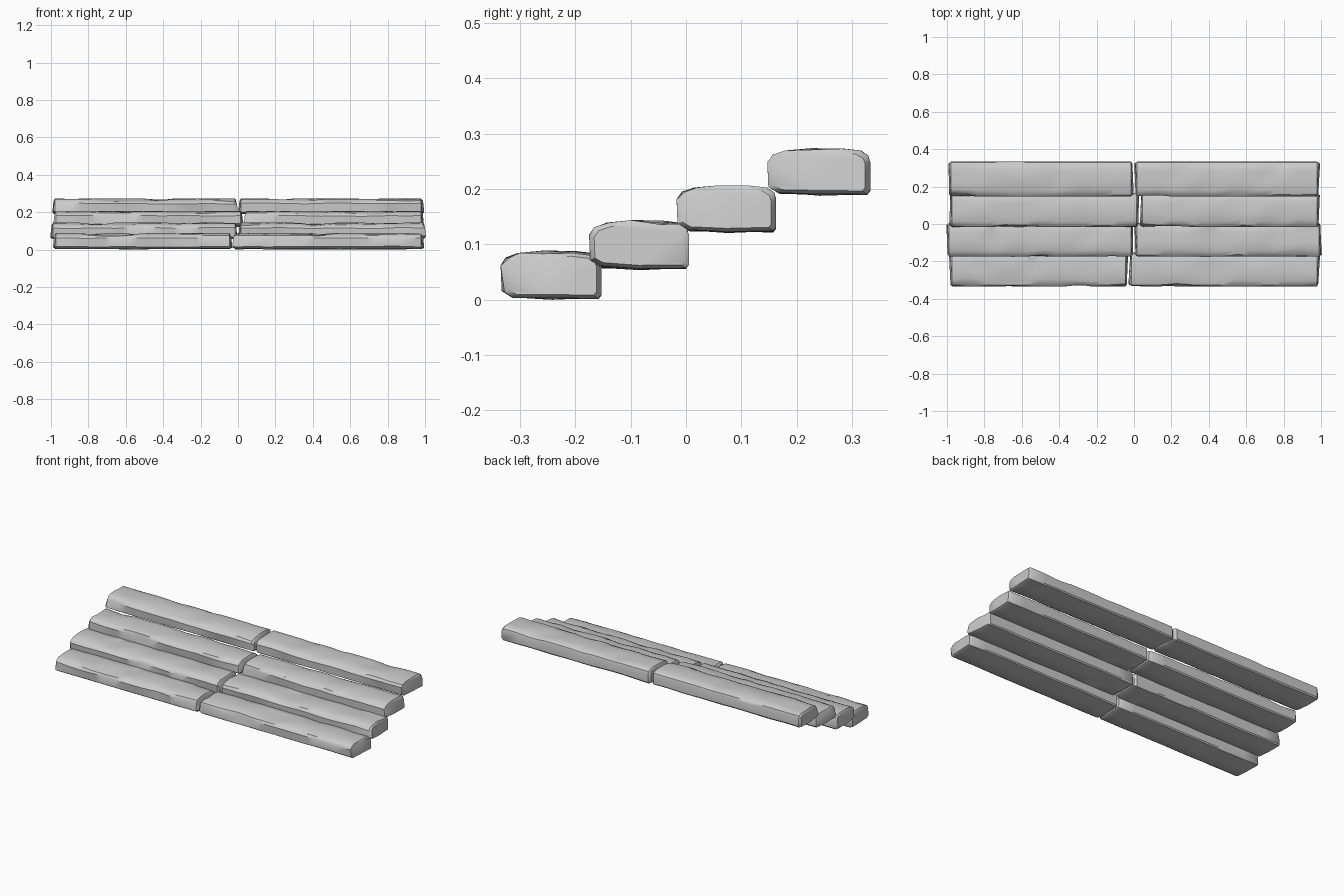
import bpy, bmesh, math, random
from mathutils import Vector, noise

cube = bpy.data.objects.get("Cube")
if cube:
    bpy.data.objects.remove(cube, do_unlink=True)

stone = bpy.data.materials.new("grey stone")
stone.use_nodes = True
colour = (0.6, 0.6, 0.6, 1)
stone.diffuse_color = colour
stone.node_tree.nodes["Principled BSDF"].inputs["Base Color"].default_value = colour

# Worn slab cross-section: depth and height as fractions, front to back over the top
PROFILE = [(.10, .04), (.01, .16), (0, .70), (.05, .86), (.17, .95), (.42, 1), (.72, .99),
           (.90, .95), (.98, .84), (1, .70), (1, .10), (.97, .02), (.5, 0)]
STATIONS = 22


def stone_slab(name, x0, x1, y0, y1, z0, z1, seed):
    """Loft a worn profile along x, with chipped edges and uneven ends."""
    rng = random.Random(seed)
    depth, height = y1 - y0, z1 - z0
    skew = [rng.uniform(-.012, .012) for _ in range(2)]
    bm = bmesh.new()
    rings = []
    for i in range(STATIONS):
        # Pack the first and last two stations close to the ends
        if i == 0 or i == STATIONS - 1:
            t = float(i > 0)
        else:
            t = .06 + .88 * (i - 1) / (STATIONS - 3)
            t = .012 if i == 1 else .988 if i == STATIONS - 2 else t
        end = i in (0, STATIONS - 1)
        ring = []
        for u, v in PROFILE:
            x = x0 + (x1 - x0) * t
            wear = noise.noise(Vector((x * 6, u * 2 + seed * 7.3, v * 2)))
            # Pull the upper and front edges inwards where they are worn
            low = max(0, wear) * .22 * max(0, v - .5) * 2
            inset = max(0, -wear) * .12 * (1 - u) * (.4 + v)
            if end:
                u, v = .5 + (u - .5) * .90, .46 + (v - .46) * .84
                x += skew[i > 0] * (u - .5)
                x -= (1 if t else -1) * .014 * max(0, v - .4)
            y = y0 + depth * (u + inset)
            z = z0 + height * (v - low + .05 * wear * (v < .3))
            ring.append(bm.verts.new((x, y, max(z, 0))))
        rings.append(ring)
    n = len(PROFILE)
    for a, b in zip(rings, rings[1:]):
        for j in range(n):
            k = (j + 1) % n
            bm.faces.new((a[j], a[k], b[k], b[j]))
    bm.faces.new(rings[0])
    bm.faces.new(rings[-1])
    bmesh.ops.recalc_face_normals(bm, faces=bm.faces)
    mesh = bpy.data.meshes.new(name)
    bm.to_mesh(mesh)
    bm.free()
    mesh.materials.append(stone)
    obj = bpy.data.objects.new(name, mesh)
    bpy.context.collection.objects.link(obj)
    bpy.ops.object.select_all(action='DESELECT')
    obj.select_set(True)
    bpy.context.view_layer.objects.active = obj
    bpy.ops.object.shade_smooth_by_angle(angle=math.radians(35))


# Each step: front, back, bottom, top, right end, joint
STEPS = [(-.335, -.153, .002, .089, -.985, -.03),
         (-.175, .005, .056, .144, -1.0, .0),
         (-.017, .163, .123, .207, -.985, .03),
         (.147, .333, .190, .274, -.99, .0)]
for i, (y0, y1, z0, z1, x0, joint) in enumerate(STEPS):
    stone_slab(f"step_{i + 1}_right_slab", x0, joint - .005, y0, y1, z0, z1, i * 2 + 1)
    stone_slab(f"step_{i + 1}_left_slab", joint + .005, 1.0 if i == 1 else .99,
               y0, y1, z0, z1, i * 2 + 2)
